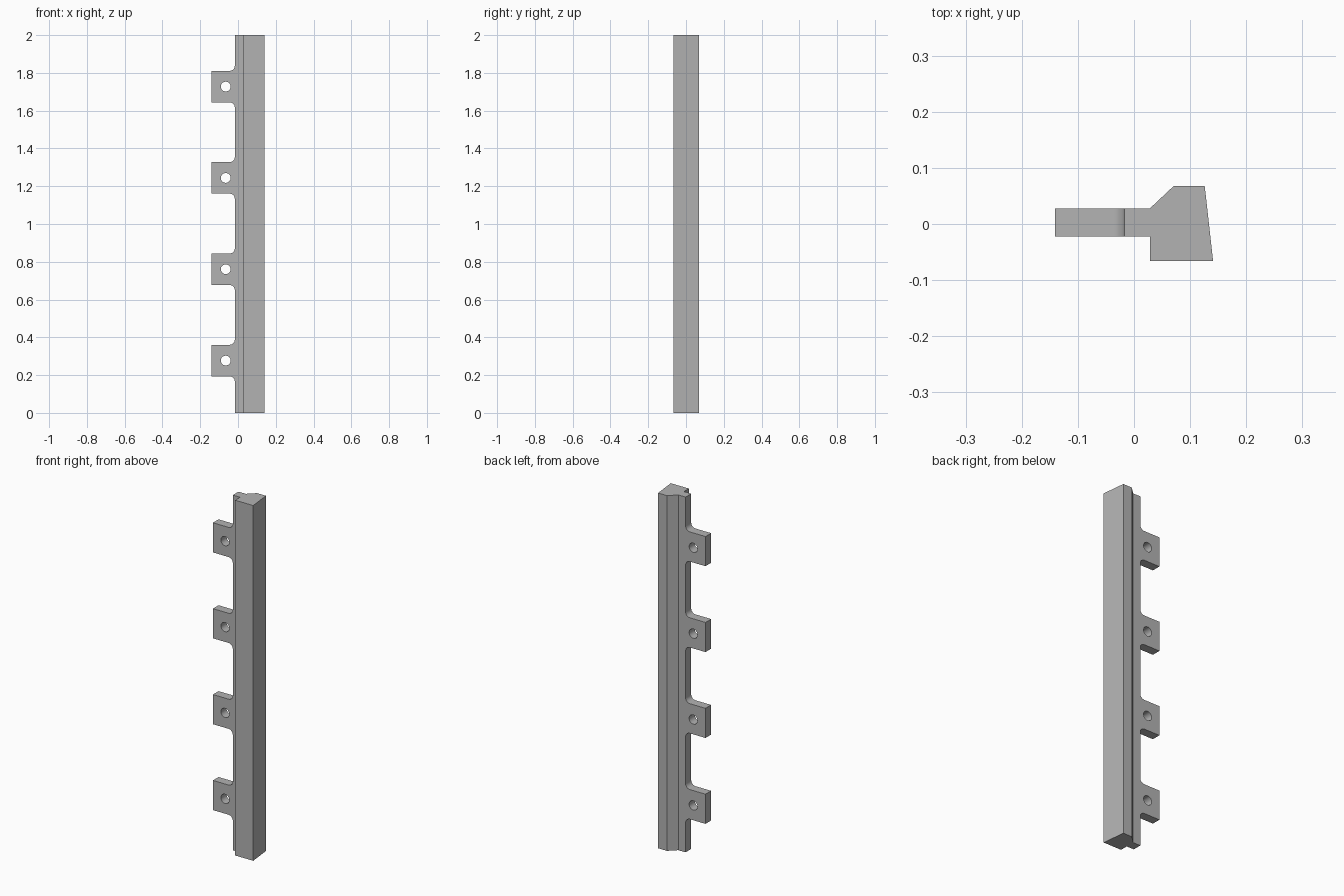
import bpy
import bmesh
from math import pi, sin, cos

cube = bpy.data.objects.get("Cube")
if cube:
    bpy.data.objects.remove(cube, do_unlink=True)

grey = bpy.data.materials.new("plain_grey")
grey.use_nodes = True
COLOUR = (0.45, 0.45, 0.45, 1)
grey.diffuse_color = COLOUR
grey.node_tree.nodes["Principled BSDF"].inputs["Base Color"].default_value = COLOUR

HEIGHT = 2.0
TAB_X, WEB_X, RAIL_X = -0.141, -0.017, 0.0285      # tab end, web edge, rail side
BACK_Y, FRONT_Y = 0.028, -0.022                    # plate faces
TAB_Z = [0.277 + 0.4835 * i for i in range(4)]
TAB_HALF, FILLET, HOLE_X, HOLE_R = 0.0835, 0.027, -0.065, 0.026


def arc(cx, cz, r, start, end, steps):
    angles = [start + (end - start) * i / steps for i in range(steps + 1)]
    return [(cx + r * cos(a), cz + r * sin(a)) for a in angles]


def add_object(name, mesh):
    obj = bpy.data.objects.new(name, mesh)
    bpy.context.collection.objects.link(obj)
    mesh.materials.clear()
    mesh.materials.append(grey)
    return obj


# Rail: bevelled profile extruded upwards
profile = [(RAIL_X, -0.066), (0.141, -0.066), (0.126, 0.068), (0.071, 0.068), (RAIL_X, BACK_Y)]
bm = bmesh.new()
base = bm.faces.new([bm.verts.new((x, y, 0)) for x, y in profile])
top = bmesh.ops.extrude_face_region(bm, geom=[base])["geom"]
bmesh.ops.translate(bm, vec=(0, 0, HEIGHT), verts=[v for v in top if isinstance(v, bmesh.types.BMVert)])
bmesh.ops.recalc_face_normals(bm, faces=bm.faces)
rail_mesh = bpy.data.meshes.new("rail")
bm.to_mesh(rail_mesh)
bm.free()
add_object("rail", rail_mesh)

# Mounting plate outline: web with four filleted tabs
outline = [(RAIL_X, HEIGHT), (WEB_X, HEIGHT)]
for z in reversed(TAB_Z):
    hi, lo = z + TAB_HALF, z - TAB_HALF
    outline += arc(WEB_X - FILLET, hi + FILLET, FILLET, 0, -pi / 2, 8)
    outline += [(TAB_X, hi), (TAB_X, lo)]
    outline += arc(WEB_X - FILLET, lo - FILLET, FILLET, pi / 2, 0, 8)
outline += [(WEB_X, 0), (RAIL_X, 0)]

# Bolt holes are inner loops of the same filled curve
loops = [outline] + [arc(HOLE_X, z, HOLE_R, 0, 2 * pi, 32)[:-1] for z in TAB_Z]
curve = bpy.data.curves.new("plate_outline", "CURVE")
curve.dimensions = "2D"
curve.fill_mode = "BOTH"
curve.extrude = (BACK_Y - FRONT_Y) / 2
for loop in loops:
    spline = curve.splines.new("POLY")
    spline.points.add(len(loop) - 1)
    for point, (x, z) in zip(spline.points, loop):
        point.co = (x, z, 0, 1)
    spline.use_cyclic_u = True

# Turn the curve into a clean upright mesh
helper = bpy.data.objects.new("plate_helper", curve)
bpy.context.collection.objects.link(helper)
bpy.context.view_layer.update()
depsgraph = bpy.context.evaluated_depsgraph_get()
plate_mesh = bpy.data.meshes.new_from_object(helper.evaluated_get(depsgraph))
bpy.data.objects.remove(helper, do_unlink=True)
bm = bmesh.new()
bm.from_mesh(plate_mesh)
bmesh.ops.remove_doubles(bm, verts=bm.verts, dist=0.0001)
for v in bm.verts:
    x, z, depth = v.co
    v.co = (x, (BACK_Y + FRONT_Y) / 2 - depth, z)
bmesh.ops.recalc_face_normals(bm, faces=bm.faces)
bm.to_mesh(plate_mesh)
bm.free()
plate = add_object("mounting_plate", plate_mesh)

# Smooth fillets and holes, sharp corners
bpy.ops.object.select_all(action="DESELECT")
plate.select_set(True)
bpy.context.view_layer.objects.active = plate
bpy.ops.object.shade_smooth_by_angle(angle=pi / 6)
